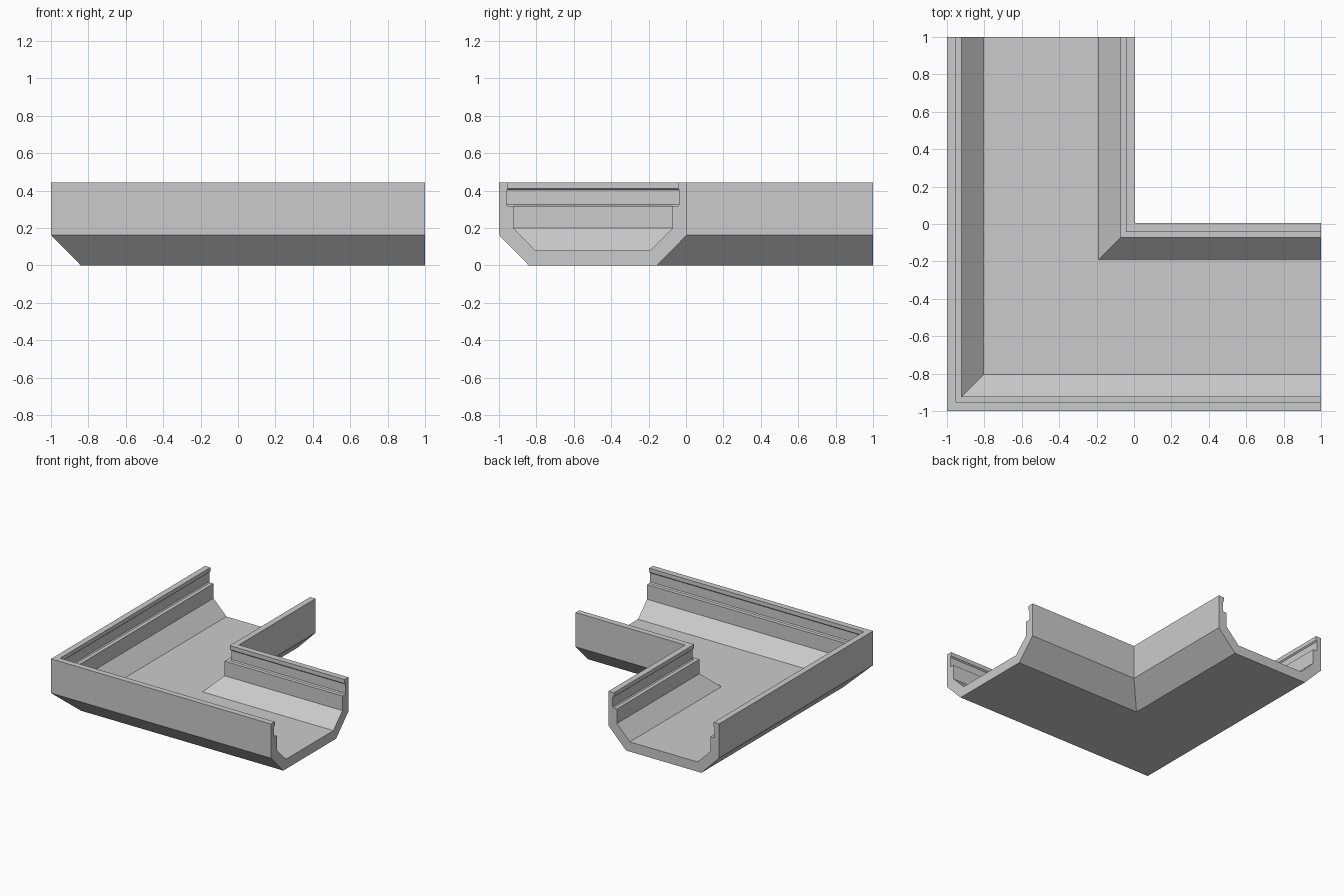
import bpy, bmesh

cube = bpy.data.objects.get("Cube")
if cube:
    bpy.data.objects.remove(cube, do_unlink=True)

# Plain grey material
grey = bpy.data.materials.new("plain_grey")
grey.use_nodes = True
colour = (0.6, 0.6, 0.6, 1)
grey.diffuse_color = colour
grey.node_tree.nodes["Principled BSDF"].inputs["Base Color"].default_value = colour

# Half of the channel section: (distance from centre line, height)
CENTRE = -0.4975
outside = [(0.3425, 0), (0.5025, 0.163), (0.5025, 0.444)]
inside = [(0.4535, 0.444), (0.4535, 0.411), (0.4635, 0.402), (0.4635, 0.327),
          (0.4555, 0.319), (0.4255, 0.319), (0.4255, 0.199), (0.3075, 0.08)]
half = outside + inside
section = [(CENTRE + w, z) for w, z in half]
section += [(CENTRE - w, z) for w, z in reversed(half)]

# Sweep the section round a mitred right-angle corner
bm = bmesh.new()
back_end = [bm.verts.new((d, 1, z)) for d, z in section]
mitre = [bm.verts.new((d, d, z)) for d, z in section]
right_end = [bm.verts.new((1, d, z)) for d, z in section]
count = len(section)
for a, b in ((back_end, mitre), (mitre, right_end)):
    for i in range(count):
        j = (i + 1) % count
        bm.faces.new((a[i], a[j], b[j], b[i]))

# Close the two cut ends
bm.faces.new(back_end)
bm.faces.new(right_end)
bmesh.ops.recalc_face_normals(bm, faces=bm.faces)

mesh = bpy.data.meshes.new("corner_channel")
bm.to_mesh(mesh)
bm.free()
mesh.materials.append(grey)
channel = bpy.data.objects.new("corner_channel", mesh)
bpy.context.collection.objects.link(channel)
